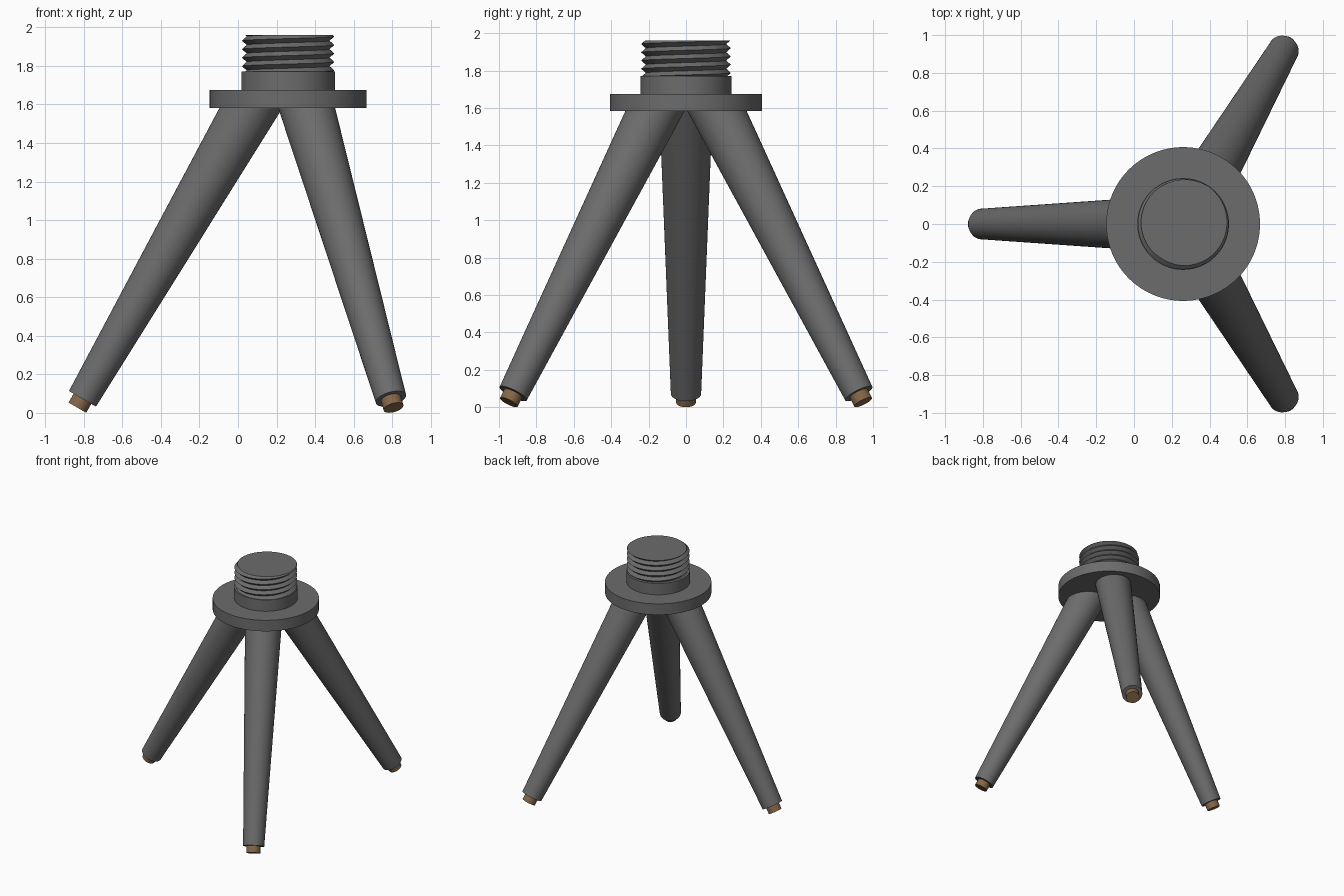
import bpy, bmesh, math
from mathutils import Matrix, Vector

if "Cube" in bpy.data.objects:
    bpy.data.objects.remove(bpy.data.objects["Cube"])

CX = 0.26  # x of the tripod axis


def material(name, rgb):
    m = bpy.data.materials.new(name)
    m.diffuse_color = (*rgb, 1)
    m.use_nodes = True
    m.node_tree.nodes["Principled BSDF"].inputs["Base Color"].default_value = m.diffuse_color
    return m


GREY = material("dark grey", (0.15, 0.15, 0.15))
BROWN = material("brown", (0.24, 0.135, 0.065))


def finish(bm, name, mat, angle=30):
    bmesh.ops.recalc_face_normals(bm, faces=bm.faces)
    me = bpy.data.meshes.new(name)
    bm.to_mesh(me)
    bm.free()
    me.materials.append(mat)
    ob = bpy.data.objects.new(name, me)
    bpy.context.collection.objects.link(ob)
    bpy.ops.object.select_all(action='DESELECT')
    ob.select_set(True)
    bpy.context.view_layer.objects.active = ob
    bpy.ops.object.shade_smooth_by_angle(angle=math.radians(angle))
    return ob


def cone(r1, r2, length, matrix, segments=64):
    """Capped cone from the matrix origin along its local z."""
    bm = bmesh.new()
    bmesh.ops.create_cone(bm, cap_ends=True, segments=segments, radius1=r1, radius2=r2,
                          depth=length, matrix=matrix @ Matrix.Translation((0, 0, length / 2)))
    return bm


def trim(bm, z, normal_z):
    """Cut off everything beyond a level plane and cap the opening."""
    geom = bm.verts[:] + bm.edges[:] + bm.faces[:]
    cut = bmesh.ops.bisect_plane(bm, geom=geom, dist=1e-6, plane_co=(0, 0, z),
                                 plane_no=(0, 0, normal_z), clear_outer=True)["geom_cut"]
    edges = [e for e in cut if isinstance(e, bmesh.types.BMEdge) and e.is_boundary]
    bmesh.ops.holes_fill(bm, edges=edges, sides=0)


# Round plate and collar
finish(cone(0.407, 0.407, 0.093, Matrix.Translation((CX, 0, 1.583)), 96), "plate", GREY)
finish(cone(0.243, 0.243, 0.1, Matrix.Translation((CX, 0, 1.672)), 96), "collar", GREY)

# Tapered legs, leaning 30 degrees, with small feet
TAPER = math.tan(math.radians(2))
for i, deg in enumerate((180, 60, -60)):
    a = math.radians(deg)
    out = Vector((math.cos(a), math.sin(a), 0))
    axis = out * -0.5 + Vector((0, 0, math.cos(math.radians(30))))
    end = Vector((CX, 0, 0.073)) + out * 1.067
    aim = axis.to_track_quat('Z', 'Y').to_matrix().to_4x4()
    length = 1.9
    leg = cone(0.081, 0.081 + length * TAPER, length, Matrix.Translation(end) @ aim)
    trim(leg, 1.6, 1)
    finish(leg, f"leg_{i + 1}", GREY)
    foot = cone(0.053, 0.053, 0.08, Matrix.Translation(end - axis * 0.053) @ aim, 48)
    finish(foot, f"foot_{i + 1}", BROWN)

# Screw thread: crest and root helices joined into one ridged surface
N, PITCH, TURNS = 72, 0.044, 8
bm = bmesh.new()


def helix(radius, z0):
    return [bm.verts.new((CX + radius * math.cos(math.tau * i / N),
                          radius * math.sin(math.tau * i / N), z0 + PITCH * i / N))
            for i in range(N * TURNS + 1)]


start = 1.953 - 6 * PITCH
crest = helix(0.24, start)
root = helix(0.215, start + PITCH / 2)
for i in range(N * TURNS):
    bm.faces.new((crest[i], crest[i + 1], root[i + 1], root[i]))
    if i + 1 + N < len(crest):
        bm.faces.new((root[i], root[i + 1], crest[i + 1 + N], crest[i + N]))
trim(bm, 1.96, 1)
trim(bm, 1.76, -1)
finish(bm, "screw_thread", GREY)
